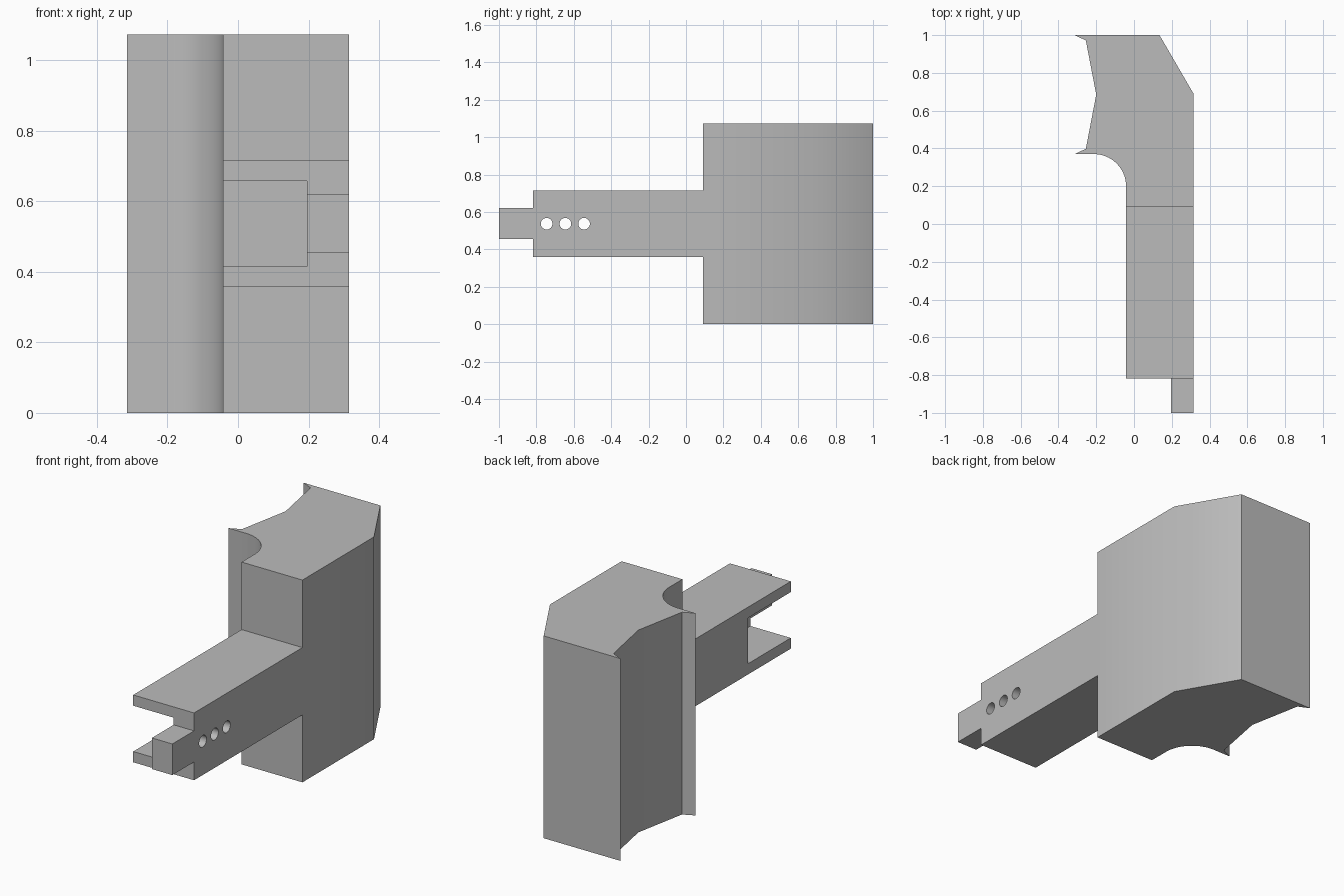
import bpy
import bmesh
from math import cos, sin, pi, radians
from mathutils import Matrix, Vector

default_cube = bpy.data.objects.get("Cube")
if default_cube:
    bpy.data.objects.remove(default_cube, do_unlink=True)

grey = bpy.data.materials.new("plain grey")
grey.use_nodes = True
grey.diffuse_color = (0.5, 0.5, 0.5, 1)
grey.node_tree.nodes["Principled BSDF"].inputs["Base Color"].default_value = (0.5, 0.5, 0.5, 1)


def add_object(name, bm):
    bmesh.ops.recalc_face_normals(bm, faces=bm.faces)
    mesh = bpy.data.meshes.new(name)
    bm.to_mesh(mesh)
    bm.free()
    mesh.materials.append(grey)
    obj = bpy.data.objects.new(name, mesh)
    bpy.context.collection.objects.link(obj)
    return obj


def prism(name, outline, z0, z1):
    """Extrude a plan outline from z0 up to z1."""
    bm = bmesh.new()
    base = bm.faces.new([bm.verts.new((x, y, z0)) for x, y in outline])
    top = bmesh.ops.extrude_face_region(bm, geom=[base])["geom"]
    bmesh.ops.translate(bm, vec=(0, 0, z1 - z0),
                        verts=[v for v in top if isinstance(v, bmesh.types.BMVert)])
    return add_object(name, bm)


def box(name, x0, x1, y0, y1, z0, z1):
    return prism(name, [(x0, y0), (x1, y0), (x1, y1), (x0, y1)], z0, z1)


def activate(obj):
    bpy.ops.object.select_all(action='DESELECT')
    obj.select_set(True)
    bpy.context.view_layer.objects.active = obj


def cut(target, cutter):
    """Subtract the cutter, then discard it."""
    cutter.hide_render = True
    mod = target.modifiers.new("cut", 'BOOLEAN')
    mod.operation = 'DIFFERENCE'
    mod.solver = 'EXACT'
    mod.object = cutter
    activate(target)
    bpy.ops.object.modifier_apply(modifier=mod.name)
    bpy.data.objects.remove(cutter, do_unlink=True)


LEFT, INNER, WALL = 0.315, -0.042, 0.195
FRONT, JOINT, MID_Z = -0.818, 0.09, 0.537

# Tall jaw block: notched grip, rounded relief and chamfered back corner
RADIUS, STEPS = 0.17, 16
outline = [(0.135, 1), (-LEFT, 1), (-0.255, 0.972), (-0.2, 0.685),
           (-0.255, 0.398), (-LEFT, 0.37)]
for i in range(STEPS + 1):
    a = pi / 2 * (1 - i / STEPS)
    outline.append((INNER - RADIUS + RADIUS * cos(a), 0.37 - RADIUS + RADIUS * sin(a)))
outline += [(INNER, JOINT), (LEFT, JOINT), (LEFT, 0.69)]
jaw = prism("jaw_block", outline, 0, 1.073)
activate(jaw)
bpy.ops.object.shade_smooth_by_angle(angle=radians(32))

# Arm with a pocket open to the front and the inner side
arm = box("arm", INNER, LEFT, FRONT, JOINT, 0.358, 0.715)
cut(arm, box("pocket_cutter", INNER - 0.1, WALL, FRONT - 0.1, -0.46, 0.415, 0.658))

# Three pin holes through the remaining side wall
for i in range(3):
    bm = bmesh.new()
    place = Matrix.Translation(Vector((0.25, -0.745 + 0.1 * i, MID_Z)))
    bmesh.ops.create_cone(bm, cap_ends=True, segments=32, radius1=0.031, radius2=0.031,
                          depth=0.3, matrix=place @ Matrix.Rotation(pi / 2, 4, 'Y'))
    cut(arm, add_object("hole_cutter", bm))
activate(arm)
bpy.ops.object.shade_smooth_by_angle(angle=radians(32))

# Tongue at the front of the arm
box("tongue", WALL, LEFT, -1, FRONT, 0.455, 0.62)
